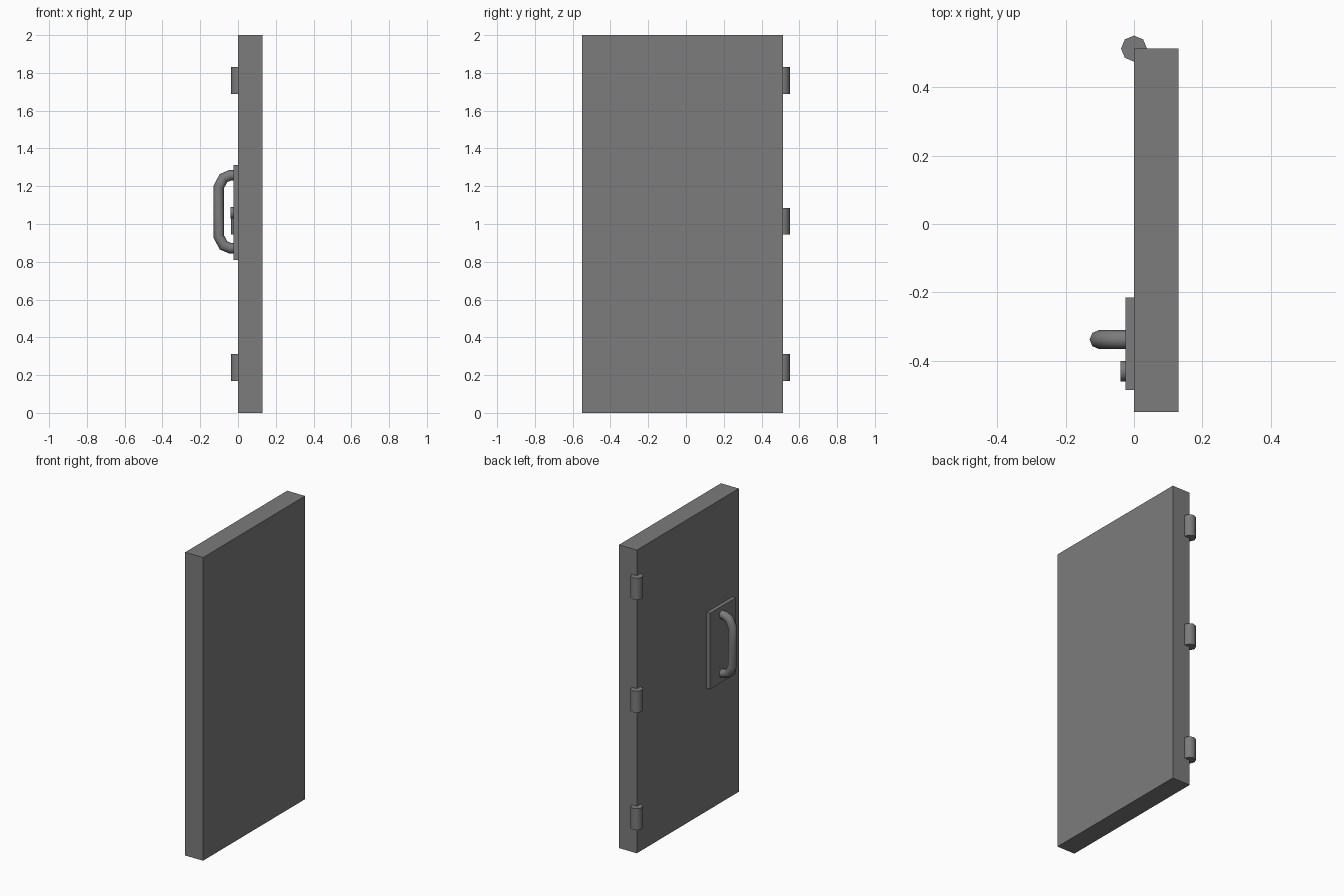
import bpy, bmesh, math
from mathutils import Vector, Matrix

if "Cube" in bpy.data.objects:
    bpy.data.objects.remove(bpy.data.objects["Cube"])

metal = bpy.data.materials.new("dark_grey_metal")
metal.diffuse_color = (0.2, 0.2, 0.2, 1)
metal.use_nodes = True
metal.node_tree.nodes["Principled BSDF"].inputs["Base Color"].default_value = metal.diffuse_color


def add_object(name, bm, smooth=False):
    bmesh.ops.recalc_face_normals(bm, faces=bm.faces)
    me = bpy.data.meshes.new(name)
    bm.to_mesh(me)
    bm.free()
    me.materials.append(metal)
    ob = bpy.data.objects.new(name, me)
    bpy.context.collection.objects.link(ob)
    if smooth:
        bpy.ops.object.select_all(action='DESELECT')
        ob.select_set(True)
        bpy.context.view_layer.objects.active = ob
        bpy.ops.object.shade_smooth_by_angle(angle=math.radians(60))
    return ob


def box(name, lo, hi):
    lo, hi = Vector(lo), Vector(hi)
    bm = bmesh.new()
    m = Matrix.Translation((lo + hi) / 2) @ Matrix.Diagonal((*(hi - lo), 1))
    bmesh.ops.create_cube(bm, size=1, matrix=m)
    add_object(name, bm)


def cylinder(name, centre, radius, depth, axis='Z', sides=8):
    m = Matrix.Translation(centre)
    if axis == 'X':
        m = m @ Matrix.Rotation(math.pi / 2, 4, 'Y')
    bm = bmesh.new()
    bmesh.ops.create_cone(bm, cap_ends=True, segments=sides, radius1=radius,
                          radius2=radius, depth=depth, matrix=m)
    add_object(name, bm, True)


# Door slab and lock plate
box("door_slab", (0, -0.55, 0), (0.13, 0.513, 2))
box("lock_plate", (-0.025, -0.485, 0.81), (0, -0.215, 1.312))

# Hinge barrels on the back edge
for i, z in enumerate((0.24, 1.015, 1.76)):
    cylinder(f"hinge_{i + 1}", (0, 0.513, z), 0.038, 0.142)

# Lock cylinder beside the handle
cylinder("lock_cylinder", (-0.02, -0.43, 1.06), 0.03, 0.04, 'X', 12)

# Pull handle: octagonal tube swept along a mirrored path with mitred corners
half = [(-0.01, 0.193), (-0.042, 0.193), (-0.077, 0.178), (-0.1025, 0.13)]
path = [Vector((x, 0, 1.065 + z)) for x, z in half]
path += [Vector((x, 0, 1.065 - z)) for x, z in reversed(half)]
radius, sides = 0.0275, 8
bm = bmesh.new()
rings = []
for i, p in enumerate(path):
    a = (p - path[i - 1]).normalized() if i else (path[1] - p).normalized()
    b = (path[i + 1] - p).normalized() if i < len(path) - 1 else a
    t = (a + b).normalized()
    n = Vector((-t.z, 0, t.x)) / t.dot(a)
    rings.append([bm.verts.new(p + Vector((0, -0.338, 0))
                  + n * radius * math.cos(k * math.tau / sides)
                  + Vector((0, 1, 0)) * radius * math.sin(k * math.tau / sides))
                  for k in range(sides)])
for r, s in zip(rings, rings[1:]):
    for k in range(sides):
        j = (k + 1) % sides
        bm.faces.new((r[k], r[j], s[j], s[k]))
bm.faces.new(rings[0])
bm.faces.new(rings[-1])
add_object("pull_handle", bm, True)
